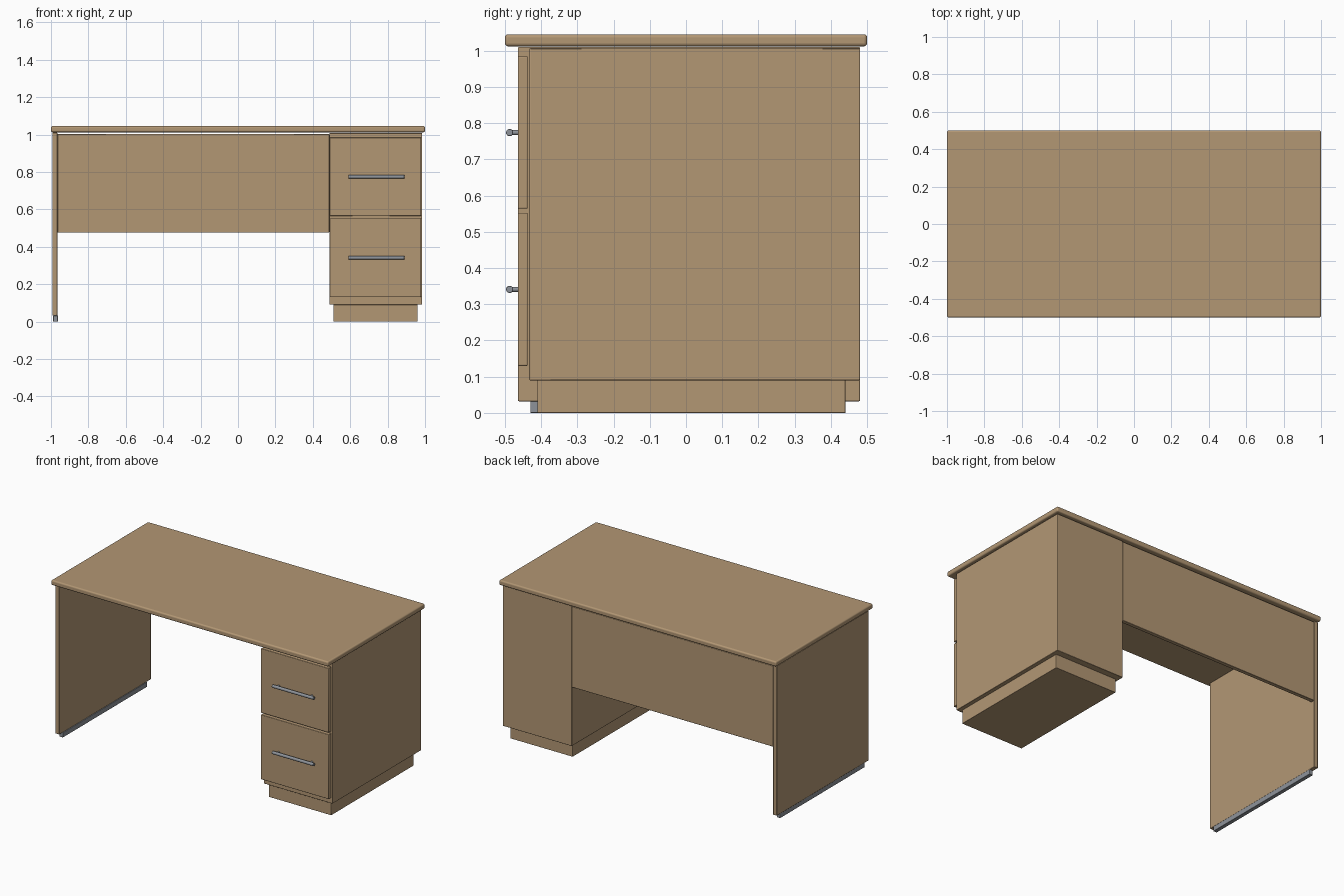
import bpy
from math import pi

if "Cube" in bpy.data.objects:
    bpy.data.objects.remove(bpy.data.objects["Cube"])


def material(name, color):
    m = bpy.data.materials.new(name)
    m.diffuse_color = color
    m.use_nodes = True
    m.node_tree.nodes["Principled BSDF"].inputs["Base Color"].default_value = m.diffuse_color
    return m


WOOD = material("wood", (0.45, 0.31, 0.175, 1))
METAL = material("metal", (0.27, 0.29, 0.32, 1))


def finish(ob, name, mat, bevel=0, segments=2):
    ob.name = name
    ob.data.materials.append(mat)
    if bevel:
        b = ob.modifiers.new("rounded_edges", 'BEVEL')
        b.width = bevel
        b.segments = segments
        b.limit_method = 'ANGLE'
    bpy.ops.object.shade_smooth_by_angle(angle=0.6)
    return ob


def box(name, x, y, z, mat=WOOD, bevel=0.003, segments=2):
    """Box from (min, max) ranges on each axis."""
    spans = (x, y, z)
    bpy.ops.mesh.primitive_cube_add(size=1, location=[(a + b) / 2 for a, b in spans])
    ob = bpy.context.object
    ob.scale = [b - a for a, b in spans]
    bpy.ops.object.transform_apply(location=False, rotation=False, scale=True)
    return finish(ob, name, mat, bevel, segments)


def rod(name, loc, radius, length, rot, bevel=0):
    bpy.ops.mesh.primitive_cylinder_add(vertices=24, radius=radius, depth=length,
                                        location=loc, rotation=rot)
    return finish(bpy.context.object, name, METAL, bevel)


# Top and left side
box("desktop", (-1, 1), (-0.5, 0.5), (1.012, 1.045), bevel=0.009, segments=4)
box("left_panel", (-0.993, -0.965), (-0.464, 0.481), (0.032, 1.01))
box("left_foot_rail", (-0.988, -0.963), (-0.43, 0.44), (0, 0.032), METAL, 0.002)

# Back modesty panel
box("modesty_panel", (-0.965, 0.488), (0.455, 0.481), (0.475, 1.003))

# Drawer pedestal
box("pedestal_body", (0.488, 0.985), (-0.433, 0.481), (0.09, 1.007))
box("pedestal_plinth", (0.51, 0.96), (-0.41, 0.44), (0, 0.09), bevel=0.001)

# Drawer fronts with bar handles
drawers = (("lower", 0.13, 0.552, 0.341), ("upper", 0.564, 0.984, 0.774))
for label, z0, z1, zh in drawers:
    box(label + "_drawer_front", (0.49, 0.979), (-0.464, -0.437), (z0, z1))
    rod(label + "_handle_bar", (0.74, -0.487, zh), 0.010, 0.30, (0, pi / 2, 0), 0.002)
    for side, dx in (("left", -0.12), ("right", 0.12)):
        rod(f"{label}_handle_{side}_post", (0.74 + dx, -0.473, zh), 0.007, 0.024, (pi / 2, 0, 0))
